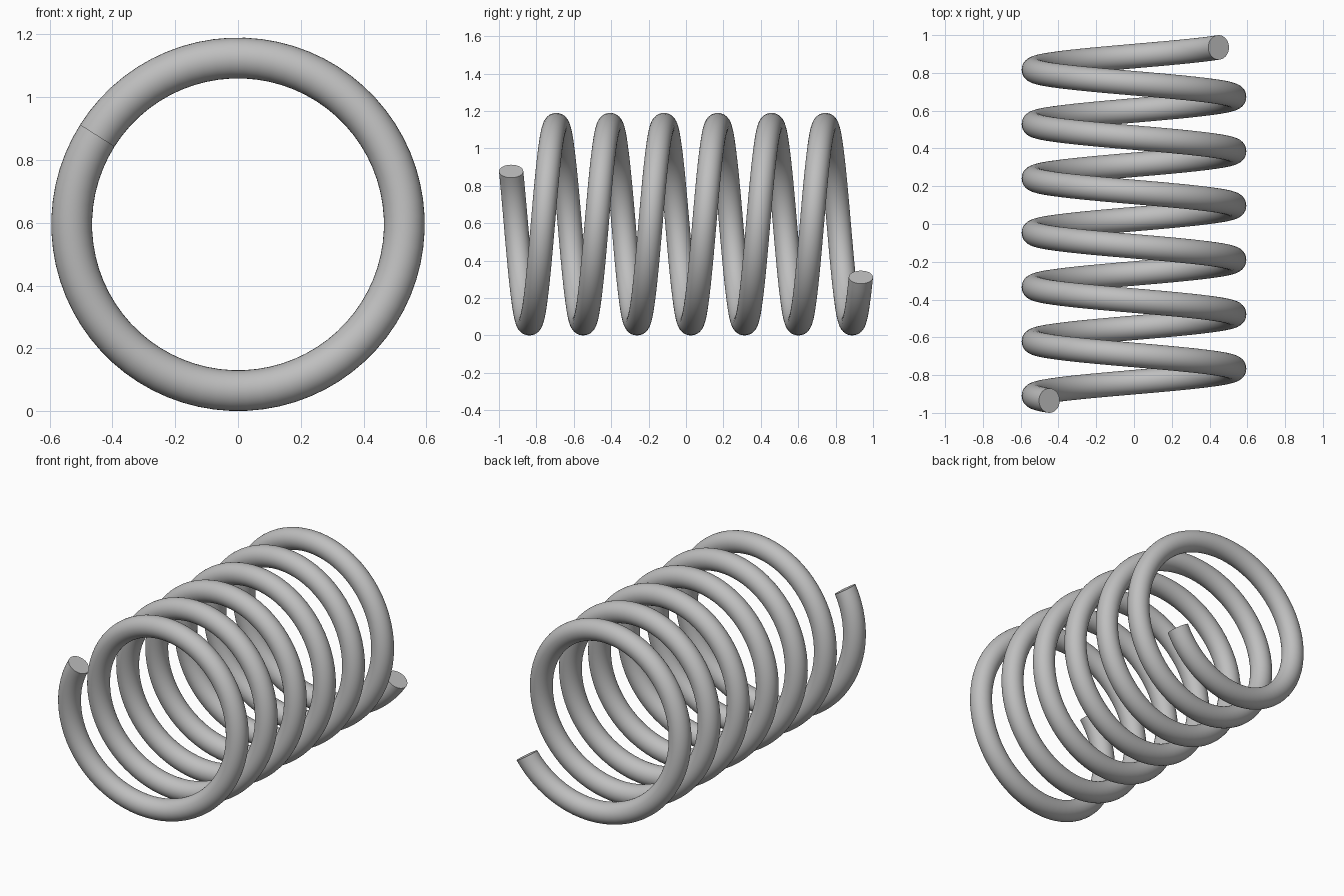
import bpy
import bmesh
from math import sin, cos, pi, radians
from mathutils import Vector

cube = bpy.data.objects.get("Cube")
if cube:
    bpy.data.objects.remove(cube, do_unlink=True)

COIL_RADIUS = 0.53
WIRE_RADIUS = 0.065
HALF_LENGTH = 1.0 - WIRE_RADIUS
TURNS = 6.5
STEPS = int(TURNS * 72)
WIRE_SIDES = 32
START = radians(147.7)
CENTRE = Vector((0, 0, COIL_RADIUS + WIRE_RADIUS))

# Steel material
steel = bpy.data.materials.new("grey_steel")
steel.use_nodes = True
grey = (0.52, 0.52, 0.52, 1)
steel.diffuse_color = grey
steel.node_tree.nodes["Principled BSDF"].inputs["Base Color"].default_value = grey

# Round wire section standing in the radial plane at the front end
bm = bmesh.new()
radial = Vector((cos(START), 0, sin(START)))
start = CENTRE + radial * COIL_RADIUS - Vector((0, HALF_LENGTH, 0))
ring = []
for i in range(WIRE_SIDES):
    a = 2 * pi * i / WIRE_SIDES
    offset = radial * cos(a) + Vector((0, sin(a), 0))
    ring.append(bm.verts.new(start + offset * WIRE_RADIUS))
edges = [bm.edges.new((ring[i - 1], ring[i])) for i in range(WIRE_SIDES)]

# Sweep the section along the coil, from front to back
bmesh.ops.spin(bm, geom=ring + edges, cent=CENTRE, axis=(0, -1, 0),
               dvec=(0, 2 * HALF_LENGTH / STEPS, 0),
               angle=TURNS * 2 * pi, steps=STEPS, use_duplicate=False)

# Flat cut ends
open_edges = [e for e in bm.edges if e.is_boundary]
bmesh.ops.holes_fill(bm, edges=open_edges, sides=0)
bmesh.ops.recalc_face_normals(bm, faces=bm.faces[:])

mesh = bpy.data.meshes.new("coil_spring")
bm.to_mesh(mesh)
bm.free()
mesh.materials.append(steel)
spring = bpy.data.objects.new("coil_spring", mesh)
bpy.context.collection.objects.link(spring)

# Smooth wire with crisp cut ends
bpy.ops.object.select_all(action="DESELECT")
spring.select_set(True)
bpy.context.view_layer.objects.active = spring
bpy.ops.object.shade_smooth_by_angle(angle=radians(40))
